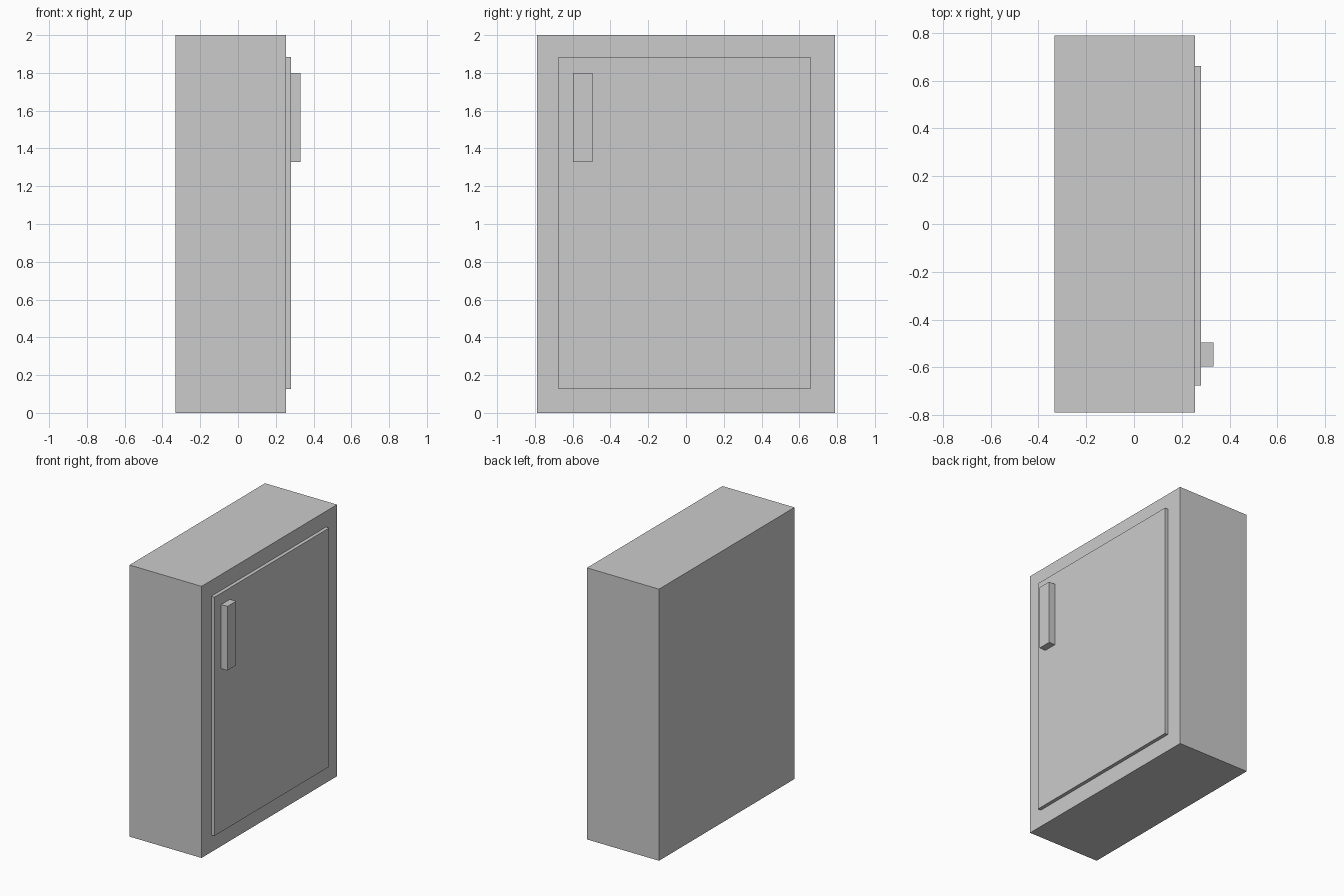
import bpy
from mathutils import Vector

if "Cube" in bpy.data.objects:
    bpy.data.objects.remove(bpy.data.objects["Cube"])


def box(name, lo, hi):
    """Add a box spanning two opposite corners."""
    lo, hi = Vector(lo), Vector(hi)
    bpy.ops.mesh.primitive_cube_add(size=1)
    obj = bpy.context.object
    obj.name = name
    for v in obj.data.vertices:
        v.co = (lo + hi) / 2 + v.co * (hi - lo)
    return obj


# Cabinet body
box("cabinet_body", (-0.332, -0.788, 0.0), (0.255, 0.788, 2.0))

# Raised door panel on the right (+x) face
box("door_panel", (0.255, -0.675, 0.126), (0.281, 0.66, 1.884))

# Vertical door handle
box("door_handle", (0.281, -0.597, 1.328), (0.332, -0.496, 1.80))
